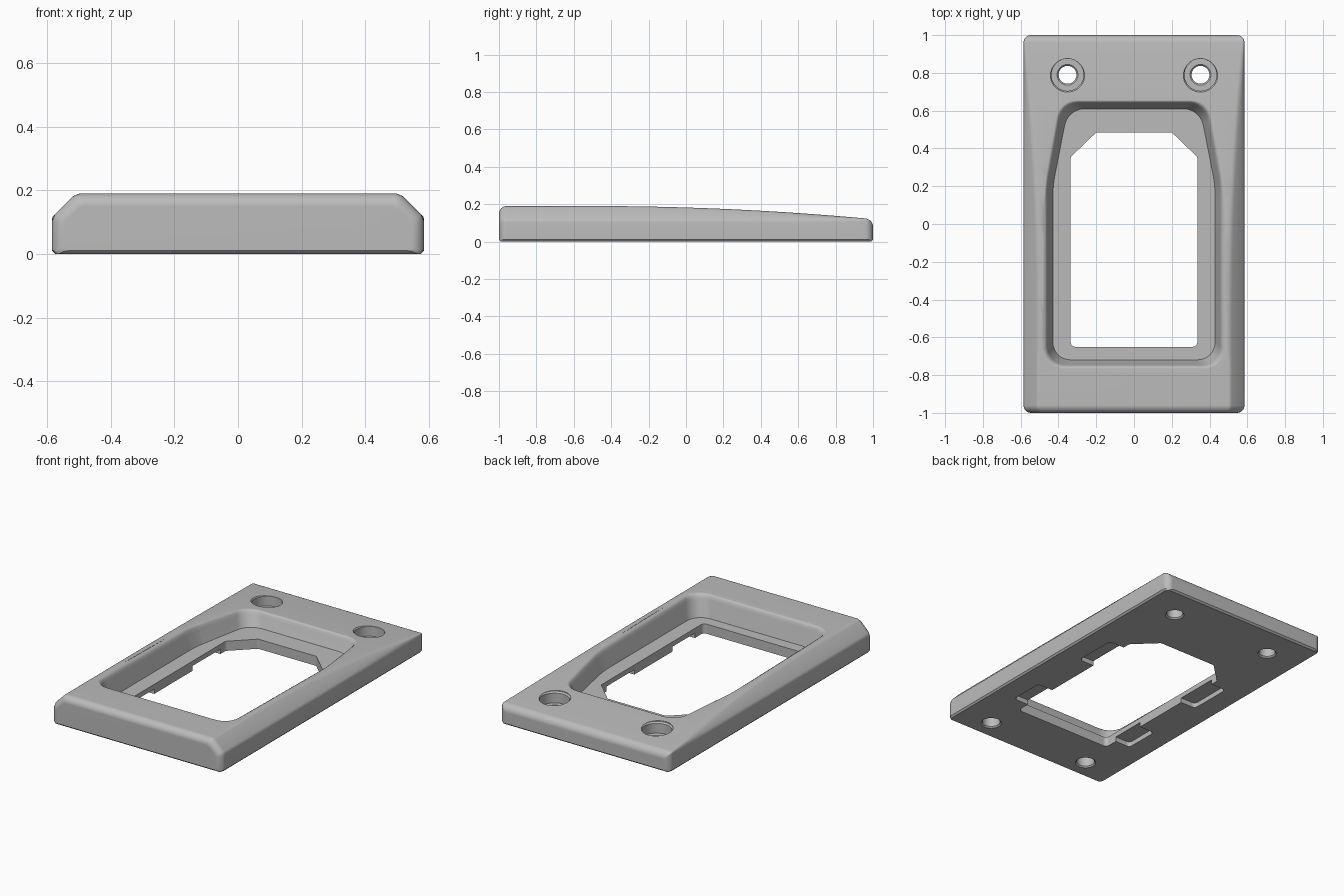
import bpy, bmesh
from math import sin, cos, pi, radians
from mathutils import Vector

cube = bpy.data.objects.get("Cube")
if cube:
    bpy.data.objects.remove(cube)

grey = bpy.data.materials.new("plain grey")
grey.use_nodes = True
grey.diffuse_color = (0.5, 0.5, 0.5, 1)
grey.node_tree.nodes["Principled BSDF"].inputs["Base Color"].default_value = (0.5, 0.5, 0.5, 1)


def top_z(y):
    """Height of the top, level in front and sloping away to the back."""
    return 0.19 - 0.07 * (max(0, y + 0.5) / 1.5) ** 2


def loft(name, rings):
    """Closed solid through rings with equal point counts."""
    bm = bmesh.new()
    loops = [[bm.verts.new(p) for p in ring] for ring in rings]
    n = len(loops[0])
    for a, b in zip(loops, loops[1:]):
        for i in range(n):
            j = (i + 1) % n
            bm.faces.new((a[i], a[j], b[j], b[i]))
    bm.faces.new(loops[0][::-1])
    bm.faces.new(loops[-1])
    bmesh.ops.recalc_face_normals(bm, faces=bm.faces)
    mesh = bpy.data.meshes.new(name)
    bm.to_mesh(mesh)
    bm.free()
    mesh.materials.append(grey)
    obj = bpy.data.objects.new(name, mesh)
    bpy.context.collection.objects.link(obj)
    return obj


def rounded(corners, steps=6):
    """Round a polygon given as (x, y, radius) corners."""
    out = []
    for i, (x, y, r) in enumerate(corners):
        p = Vector((x, y))
        prev = (Vector(corners[i - 1][:2]) - p).normalized()
        nxt = (Vector(corners[(i + 1) % len(corners)][:2]) - p).normalized()
        a, b = p + prev * r, p + nxt * r
        for k in range(steps + 1):
            t = k / steps
            w = 0.83 * 2 * t * (1 - t)
            out.append((a * (1 - t) ** 2 + p * w + b * t * t) / ((1 - t) ** 2 + w + t * t))
    return out


def mirrored(half):
    return half + [(-x, y, r) for x, y, r in reversed(half)]


def prism(name, corners, z0, z1):
    pts = rounded(corners)
    return loft(name, [[(p.x, p.y, z) for p in pts] for z in (z0, z1)])


def turned(name, x, y, profile, n=40):
    """Round cutter from (radius, z) pairs."""
    return loft(name, [[(x + r * cos(2 * pi * i / n), y + r * sin(2 * pi * i / n), z)
                        for i in range(n)] for r, z in profile])


def cut(body, cutter):
    mod = body.modifiers.new("cut", "BOOLEAN")
    mod.operation = "DIFFERENCE"
    mod.solver = "EXACT"
    mod.object = cutter
    cutter.hide_render = True
    bpy.context.view_layer.objects.active = body
    bpy.ops.object.modifier_apply(modifier=mod.name)
    bpy.data.objects.remove(cutter)


# Cross-section of the body with sloped, softened shoulders
def section(y, inset):
    w = 0.585 - inset
    z0 = max(0, 0.01 - (1 - abs(y)))
    zt = top_z(y) - inset
    k = 0.7 - 1.41 * inset
    shoulder = Vector((w, min(zt - 0.004, k - w)))
    ridge = Vector((min(w - 0.004, k - zt), zt))
    slope = ridge - shoulder
    s = min(0.012, 0.35 * slope.length)
    d = slope.normalized() * s
    half = [(w - 0.01, z0), (w, z0 + 0.01), shoulder - Vector((0, s)), shoulder + d,
            ridge - d, ridge - Vector((s, 0))]
    return [(x, y, z) for x, z in half] + [(-x, y, z) for x, z in reversed(half)]


# Body lofted front to back with rounded ends
R = 0.04
ends = [(1 - R * (1 - cos(a)), R * (1 - sin(a)))
        for a in (i * pi / 12 for i in range(7))]
ends = [(1 - R + R * cos(i * pi / 12), R * (1 - sin(i * pi / 12))) for i in range(7)]
stations = [(-y, d) for y, d in ends]
stations += [(-0.96 + 0.08 * i, 0) for i in range(1, 24)]
stations += reversed(ends)
body = loft("mounting_bezel", [section(y, d) for y, d in stations])


# Drafted recess whose lip follows the sloping top
def recess_outline(d):
    return rounded(mirrored([(0.43 + d, -0.72 - d, 0.1), (0.43 + d, 0.2, 0.06),
                             (0.35 + d, 0.61 + d, 0.09)]))


FLOOR = 0.06
rings = [[(p.x, p.y, FLOOR) for p in recess_outline(0)]]
for d, drop in ((0.026, 0.028), (0.031, 0.012), (0.038, 0.004), (0.05, -0.003)):
    rings.append([(p.x, p.y, top_z(p.y) - drop) for p in recess_outline(d)])
rings.append([(p.x, p.y, 0.3) for p in recess_outline(0.05)])
cut(body, loft("recess_cutter", rings))

# Through opening with clipped back corners
cut(body, prism("opening_cutter",
                mirrored([(0.335, -0.65, 0.025), (0.335, 0.355, 0.008), (0.2, 0.485, 0.008)]),
                -0.1, 0.12))

for side in (-1, 1):
    # Clip pockets under the opening's long edges
    for y0, y1 in ((-0.565, -0.345), (0.03, 0.305)):
        pocket = [(side * 0.3, y0, 0.01), (side * 0.44, y0, 0.025),
                  (side * 0.44, y1, 0.025), (side * 0.3, y1, 0.01)]
        cut(body, prism("pocket_cutter", pocket, -0.1, 0.03))
    # Counterbored back holes
    lip = top_z(0.79)
    cut(body, turned("back_hole_cutter", side * 0.352, 0.79,
                     [(0.055, -0.05), (0.055, 0), (0.047, 0.008), (0.047, 0.062), (0.055, 0.07),
                      (0.085, 0.07), (0.085, lip - 0.008), (0.092, lip + 0.002), (0.092, 0.3)]))
    # Blind front holes in the underside
    cut(body, turned("front_hole_cutter", side * 0.36, -0.87,
                     [(0.06, -0.05), (0.06, 0), (0.052, 0.008), (0.052, 0.12)]))

# Smooth shading with sharp edges kept
bpy.ops.object.select_all(action="DESELECT")
body.select_set(True)
bpy.context.view_layer.objects.active = body
bpy.ops.object.shade_smooth_by_angle(angle=radians(32))
weighted = body.modifiers.new("weighted_normals", "WEIGHTED_NORMAL")
weighted.keep_sharp = True
